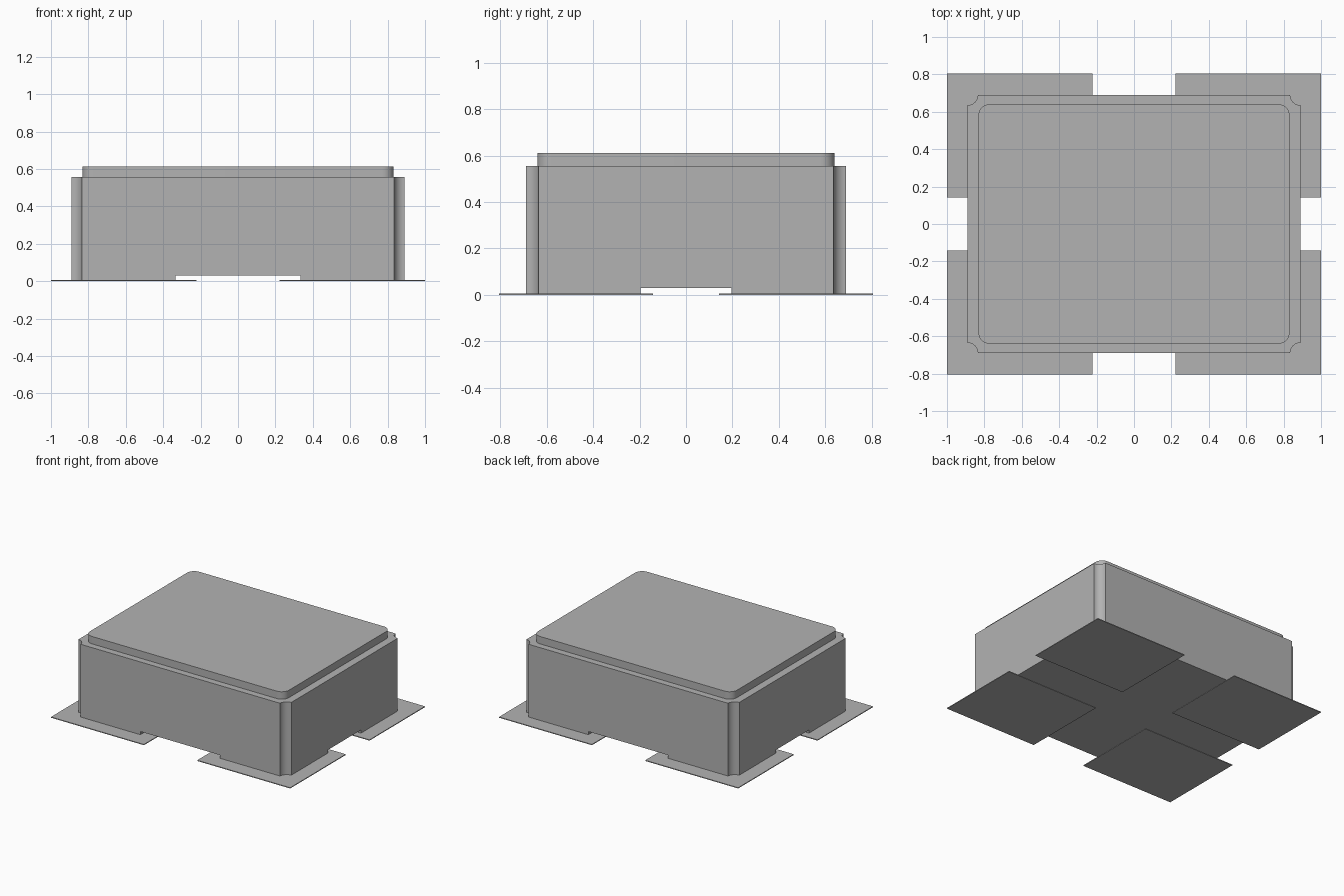
import bpy
import bmesh
import math

default = bpy.data.objects.get("Cube")
if default:
    bpy.data.objects.remove(default, do_unlink=True)

GREY = (0.45, 0.45, 0.45, 1.0)
grey = bpy.data.materials.new("plain grey")
grey.use_nodes = True
grey.diffuse_color = GREY
grey.node_tree.nodes["Principled BSDF"].inputs["Base Color"].default_value = GREY


def corner_outline(hx, hy, radius, concave, steps=10):
    """Counter-clockwise rectangle outline with scooped or rounded corners."""
    points = []
    for quarter, (sx, sy) in enumerate([(1, 1), (-1, 1), (-1, -1), (1, -1)]):
        inset = 0 if concave else radius
        cx, cy = sx * (hx - inset), sy * (hy - inset)
        for i in range(steps + 1):
            turn = i / steps
            if concave:
                angle = math.pi / 2 * (quarter + 3 - turn)
            else:
                angle = math.pi / 2 * (quarter + turn)
            points.append((cx + radius * math.cos(angle),
                           cy + radius * math.sin(angle)))
    return points


def prism(name, outline, bottom, top):
    """Extrude a flat outline between two heights."""
    bm = bmesh.new()
    face = bm.faces.new([bm.verts.new((x, y, bottom)) for x, y in outline])
    raised = bmesh.ops.extrude_face_region(bm, geom=[face])["geom"]
    verts = [v for v in raised if isinstance(v, bmesh.types.BMVert)]
    bmesh.ops.translate(bm, verts=verts, vec=(0, 0, top - bottom))
    bmesh.ops.recalc_face_normals(bm, faces=bm.faces)
    mesh = bpy.data.meshes.new(name)
    bm.to_mesh(mesh)
    bm.free()
    mesh.materials.append(grey)
    obj = bpy.data.objects.new(name, mesh)
    bpy.context.collection.objects.link(obj)
    return obj


def box(name, x0, x1, y0, y1, bottom, top):
    return prism(name, [(x0, y0), (x1, y0), (x1, y1), (x0, y1)], bottom, top)


def select_only(obj):
    bpy.ops.object.select_all(action="DESELECT")
    obj.select_set(True)
    bpy.context.view_layer.objects.active = obj


PAD_TOP = 0.006
BODY_TOP = 0.556

# Body with a scooped groove down each corner
body = prism("body", corner_outline(0.89, 0.69, 0.055, True), PAD_TOP, BODY_TOP)

# Crossing channels under the body
for name, hx, hy in [("lengthwise_channel", 1.2, 0.197), ("crosswise_channel", 0.333, 1.2)]:
    cutter = box(name, -hx, hx, -hy, hy, -0.1, 0.03)
    cutter.hide_render = True
    cut = body.modifiers.new(name, "BOOLEAN")
    cut.operation = "DIFFERENCE"
    cut.solver = "EXACT"
    cut.object = cutter
    select_only(body)
    bpy.ops.object.modifier_apply(modifier=cut.name)
    bpy.data.objects.remove(cutter, do_unlink=True)

# Raised lid with rounded corners
lid = prism("lid", corner_outline(0.832, 0.64, 0.06, False), BODY_TOP, 0.612)

for obj in (body, lid):
    select_only(obj)
    bpy.ops.object.shade_smooth_by_angle(angle=math.radians(30))

# Thin contact pads under the four corners
for side, sx in (("left", 1), ("right", -1)):
    for end, sy in (("front", -1), ("back", 1)):
        xs = sorted((sx * 0.223, sx * 1.0))
        ys = sorted((sy * 0.142, sy * 0.805))
        box(f"{end}_{side}_pad", *xs, *ys, 0.0, PAD_TOP)
